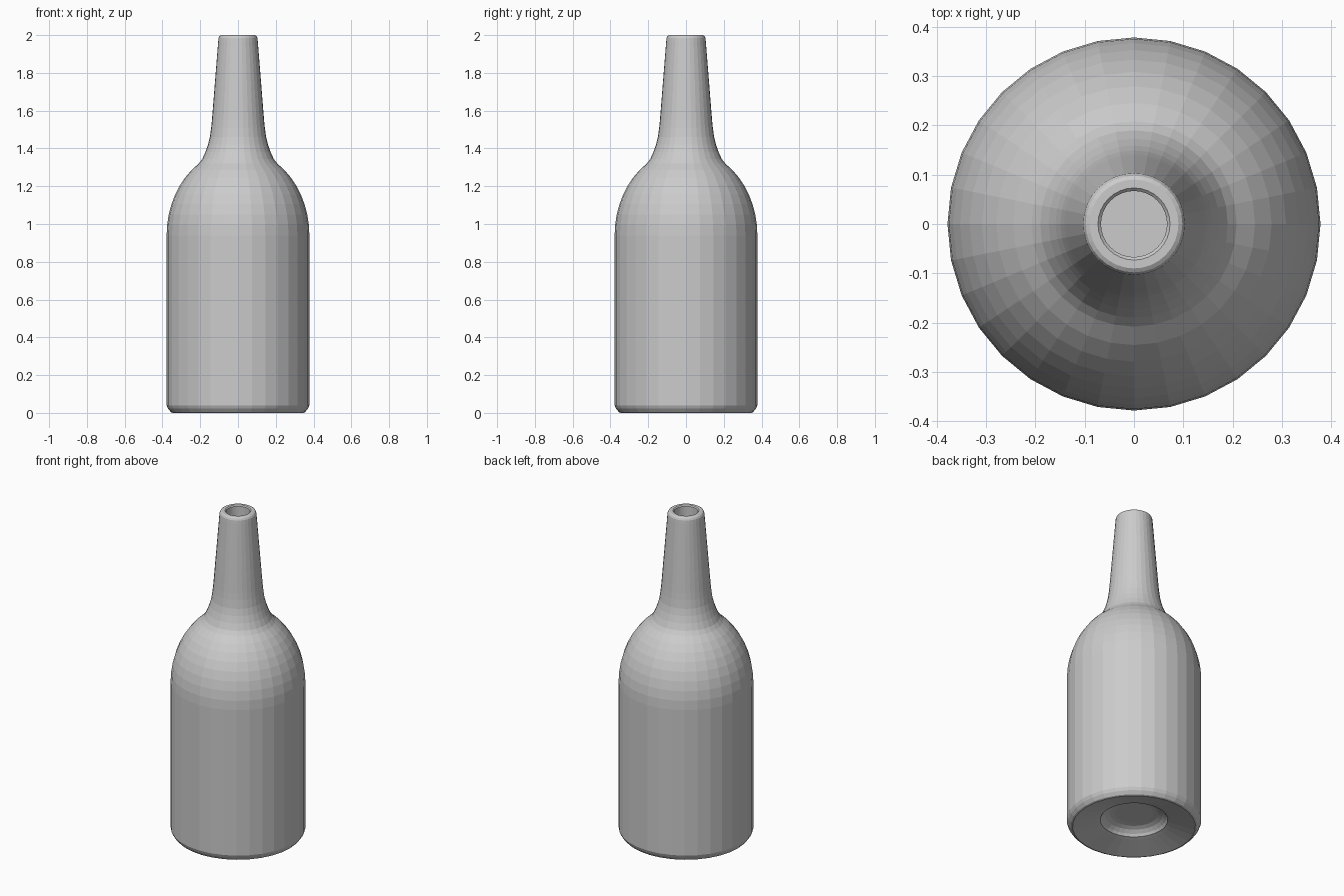
import bpy, bmesh, math

if "Cube" in bpy.data.objects:
    bpy.data.objects.remove(bpy.data.objects["Cube"])

SIDES = 32


def lathe(name, profile, sides=SIDES):
    """Revolve (radius, height) points about z; zero radius closes an end."""
    bm = bmesh.new()
    rings = []
    for r, z in profile:
        if r == 0:
            rings.append([bm.verts.new((0, 0, z))] * sides)
        else:
            rings.append([bm.verts.new((r * math.cos(2 * math.pi * i / sides),
                                        r * math.sin(2 * math.pi * i / sides), z))
                          for i in range(sides)])
    for low, high in zip(rings, rings[1:]):
        for i in range(sides):
            j = (i + 1) % sides
            corners = list(dict.fromkeys((low[i], low[j], high[j], high[i])))
            bm.faces.new(corners)
    bmesh.ops.recalc_face_normals(bm, faces=bm.faces)
    mesh = bpy.data.meshes.new(name)
    bm.to_mesh(mesh)
    bm.free()
    obj = bpy.data.objects.new(name, mesh)
    bpy.context.collection.objects.link(obj)
    return obj


# Hollowed base with a small recess, then the chamfered foot
base = [(0, 0.085), (0.11, 0.085), (0.135, 0.082), (0.16, 0.072),
        (0.18, 0.056), (0.19, 0.042), (0.21, 0.036), (0.345, 0.0)]
foot = [(0.355, 0.004), (0.37, 0.022), (0.378, 0.04)]

# Elliptical shoulder rising from the straight body wall
end = math.acos(0.208 / 0.378)
shoulder = [(0.378 * math.cos(end * k / 8), 0.94 + 0.38 * math.sin(end * k / 8) / math.sin(end))
            for k in range(9)]

# Flared neck, rounded lip and bore
neck = [(0.19, 1.343), (0.173, 1.38), (0.159, 1.42), (0.149, 1.46), (0.142, 1.51), (0.138, 1.55)]
lip = [(0.105, 1.965), (0.103, 1.985), (0.098, 1.995), (0.09, 2.0), (0.073, 2.0), (0.067, 1.994)]
bore = [(0.067, 1.75), (0, 1.75)]

lathe("bottle", base + foot + shoulder + neck + lip + bore)
